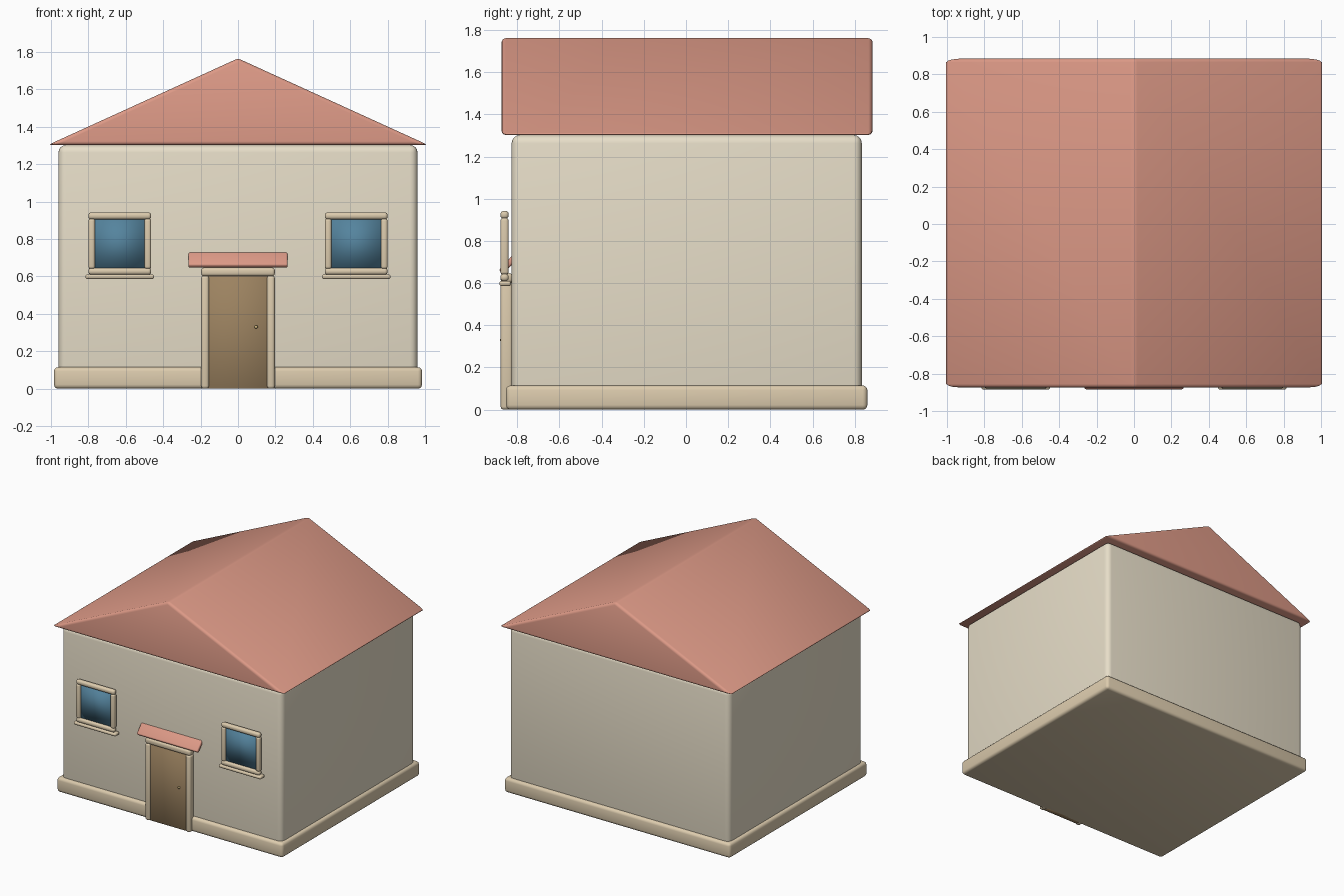
import bpy, bmesh, math
from mathutils import Matrix

if "Cube" in bpy.data.objects:
    bpy.data.objects.remove(bpy.data.objects["Cube"])


def material(name, r, g, b):
    m = bpy.data.materials.new(name)
    m.diffuse_color = (r, g, b, 1)
    m.use_nodes = True
    m.node_tree.nodes["Principled BSDF"].inputs["Base Color"].default_value = m.diffuse_color
    return m


PLASTER = material("plaster", 0.80, 0.73, 0.58)
TRIM = material("trim", 0.72, 0.60, 0.42)
TILE = material("roof_tile", 0.72, 0.32, 0.24)
WOOD = material("wood", 0.34, 0.23, 0.12)
GLASS = material("glass", 0.09, 0.23, 0.34)
BRASS = material("brass", 0.60, 0.45, 0.20)


def finish(name, bm, mat, bevel=0.0, segments=3):
    """Turn a bmesh into a smooth-shaded object with softened edges."""
    if bevel:
        bmesh.ops.bevel(bm, geom=bm.edges[:], offset=bevel, segments=segments,
                        profile=0.5, affect='EDGES', clamp_overlap=True)
    bmesh.ops.recalc_face_normals(bm, faces=bm.faces[:])
    for f in bm.faces:
        f.smooth = True
    mesh = bpy.data.meshes.new(name)
    bm.to_mesh(mesh)
    bm.free()
    mesh.materials.append(mat)
    ob = bpy.data.objects.new(name, mesh)
    bpy.context.collection.objects.link(ob)
    return ob


def box(name, x, y, z, mat, bevel, segments=3):
    """Softened box given its (min, max) range on each axis."""
    bm = bmesh.new()
    size = [b - a for a, b in (x, y, z)]
    mid = [(a + b) / 2 for a, b in (x, y, z)]
    bmesh.ops.create_cube(bm, size=1, matrix=Matrix.Translation(mid) @ Matrix.Diagonal((*size, 1)))
    return finish(name, bm, mat, bevel, segments)


# House body and plinth
box("walls", (-0.96, 0.96), (-0.827, 0.834), (0.02, 1.303), PLASTER, 0.04, 4)
box("plinth", (-0.984, 0.984), (-0.853, 0.86), (0, 0.115), TRIM, 0.022)

# Gable roof: a solid triangular prism
bm = bmesh.new()
tri = [bm.verts.new((x, -0.875, z)) for x, z in ((-1.016, 1.303), (1.016, 1.303), (0, 1.766))]
face = bm.faces.new(tri)
ext = bmesh.ops.extrude_face_region(bm, geom=[face], use_keep_orig=True)
bmesh.ops.translate(bm, vec=(0, 1.76, 0),
                    verts=[v for v in ext["geom"] if isinstance(v, bmesh.types.BMVert)])
finish("roof", bm, TILE, 0.02)

# Door with posts, lintel and knob
box("door", (-0.16, 0.16), (-0.866, -0.82), (0, 0.61), WOOD, 0.004, 1)
for side, s in (("left", -1), ("right", 1)):
    box(f"door_post_{side}", sorted((s * 0.155, s * 0.197)), (-0.879, -0.822), (0, 0.605), TRIM, 0.015)
box("door_lintel", (-0.197, 0.197), (-0.879, -0.822), (0.602, 0.647), TRIM, 0.015)
bm = bmesh.new()
bmesh.ops.create_uvsphere(bm, u_segments=16, v_segments=10, radius=0.009,
                          matrix=Matrix.Translation((0.097, -0.873, 0.33)))
finish("door_knob", bm, BRASS)

# Sloping canopy over the door
canopy = box("door_canopy", (-0.265, 0.265), (-0.052, 0.052), (-0.014, 0.014), TILE, 0.009)
canopy.location = (0, -0.842, 0.691)
canopy.rotation_euler.x = math.radians(47)

# Windows: glass, four rounded frame bars and a sill
for side, cx in (("left", -0.632), ("right", 0.632)):
    y = (-0.88, -0.841)
    box(f"window_glass_{side}", (cx - 0.14, cx + 0.14), (-0.863, -0.855), (0.635, 0.915), GLASS, 0)
    for part, a, b in (("left", -0.168, -0.132), ("right", 0.132, 0.168)):
        box(f"window_{side}_{part}_bar", (cx + a, cx + b), y, (0.64, 0.91), TRIM, 0.014, 4)
    for part, a, b in (("bottom", 0.609, 0.646), ("top", 0.905, 0.943)):
        box(f"window_{side}_{part}_bar", (cx - 0.168, cx + 0.168), y, (a, b), TRIM, 0.016, 4)
    box(f"window_sill_{side}", (cx - 0.184, cx + 0.184), (-0.885, -0.83), (0.586, 0.611), TRIM, 0.011)
